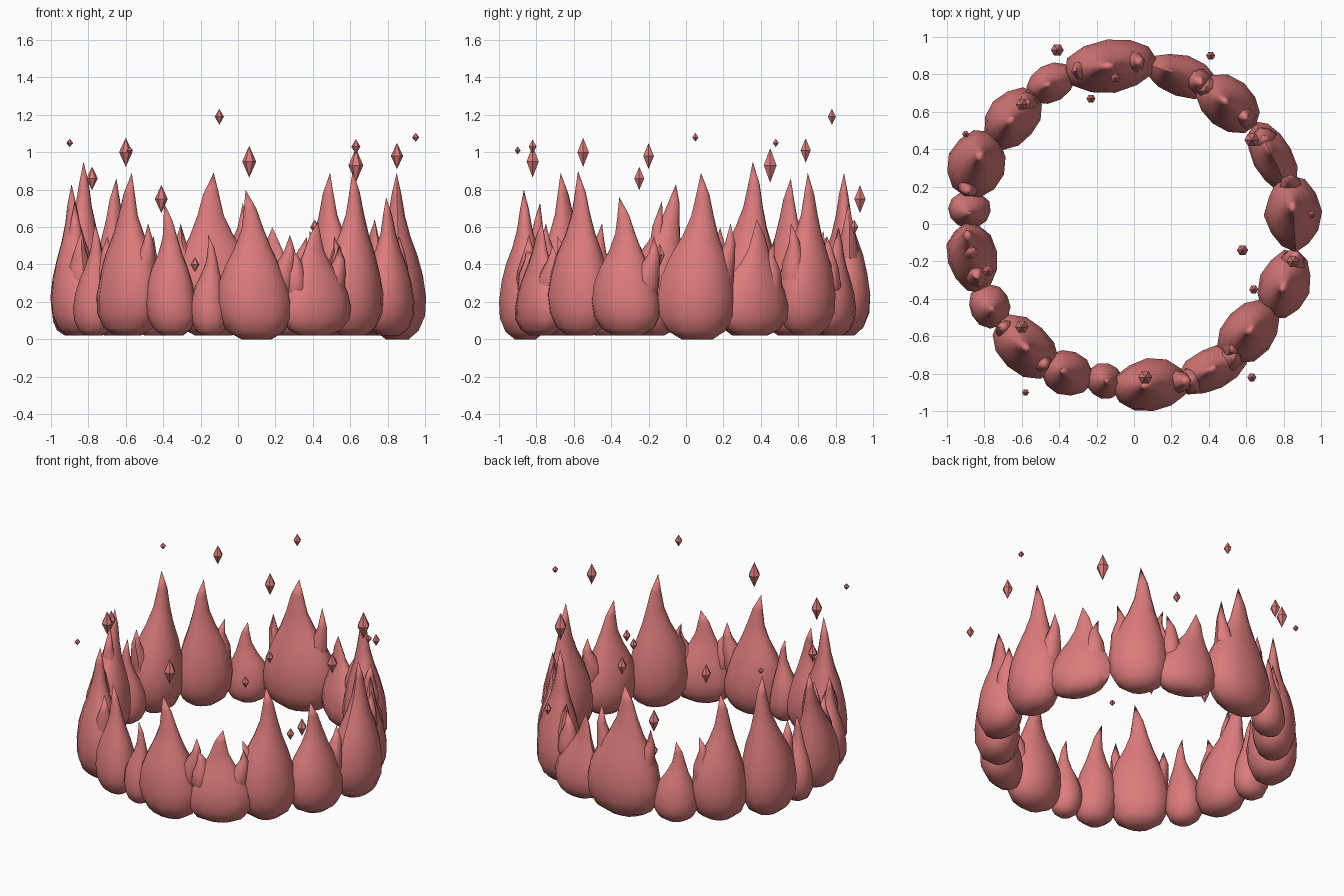
import bpy, bmesh, math, random
from mathutils import Vector

if "Cube" in bpy.data.objects:
    bpy.data.objects.remove(bpy.data.objects["Cube"])

random.seed(4)
mat = bpy.data.materials.new("coral red")
mat.diffuse_color = (0.72, 0.2, 0.2, 1)
mat.use_nodes = True
mat.node_tree.nodes["Principled BSDF"].inputs["Base Color"].default_value = mat.diffuse_color

# flames round the ring: x, y, width along ring, thickness, tip shift along ring, tip height
FLAMES = [
    (-0.13, 0.845, 0.50, 0.29, 0.00, 0.89), (0.26, 0.79, 0.40, 0.22, 0.08, 0.60),
    (0.50, 0.645, 0.37, 0.27, 0.01, 0.89), (0.74, 0.36, 0.40, 0.22, 0.02, 0.64),
    (0.85, 0.06, 0.40, 0.30, 0.02, 0.89), (0.81, -0.31, 0.38, 0.27, -0.05, 0.76),
    (0.62, -0.57, 0.38, 0.28, -0.01, 0.90), (0.41, -0.78, 0.40, 0.23, 0.02, 0.63),
    (0.10, -0.86, 0.40, 0.28, -0.06, 0.80), (-0.15, -0.84, 0.20, 0.19, -0.01, 0.56),
    (-0.35, -0.80, 0.28, 0.24, -0.05, 0.73), (-0.59, -0.65, 0.40, 0.28, 0.03, 0.89),
    (-0.77, -0.44, 0.24, 0.22, 0.01, 0.62), (-0.86, -0.19, 0.37, 0.27, -0.14, 0.83),
    (-0.88, 0.07, 0.20, 0.23, 0.00, 0.58), (-0.84, 0.32, 0.37, 0.31, -0.04, 0.95),
    (-0.65, 0.56, 0.36, 0.27, 0.00, 0.86), (-0.45, 0.75, 0.28, 0.20, 0.00, 0.55),
]
# small side tongues: flame index, shift along ring, tip height
TONGUES = [
    (0, -0.15, 0.73), (0, 0.17, 0.62), (1, -0.11, 0.55), (2, 0.14, 0.58), (2, -0.13, 0.62),
    (3, 0.12, 0.52), (4, 0.17, 0.62), (5, 0.14, 0.55), (6, -0.15, 0.55), (7, 0.14, 0.5),
    (7, -0.14, 0.5), (8, 0.17, 0.56), (11, 0.14, 0.62), (11, -0.14, 0.55),
    (13, 0.1, 0.58), (13, -0.06, 0.74), (15, 0.14, 0.6), (16, -0.13, 0.58),
]
# floating embers: x, y, z, half height
EMBERS = [
    (-0.10, 0.78, 1.19, 0.042), (-0.90, 0.48, 1.05, 0.022), (-0.60, -0.55, 1.00, 0.078),
    (-0.78, -0.25, 0.86, 0.062), (0.06, -0.82, 0.95, 0.085), (0.63, 0.45, 0.93, 0.092),
    (0.63, -0.82, 1.03, 0.04), (0.85, -0.20, 0.98, 0.07), (0.95, 0.05, 1.08, 0.024),
    (-0.41, 0.93, 0.75, 0.075), (-0.60, 0.64, 1.01, 0.065), (-0.58, -0.90, 1.01, 0.022),
    (0.41, 0.90, 0.60, 0.04), (-0.23, 0.67, 0.40, 0.04), (0.58, -0.14, 0.45, 0.06),
    (0.64, -0.35, 0.50, 0.04),
]
BODY = [(0, .4), (.05, .75), (.14, .96), (.25, 1), (.38, .9), (.50, .72),
        (.62, .47), (.74, .29), (.87, .17), (1, 0)]
TONGUE = [(0, .6), (.25, 1), (.5, .85), (.75, .42), (1, 0)]


def loft(bm, base, ang, half_w, half_t, z0, z1, lean, profile, sides, wobble):
    """Stack lumpy elliptical rings along a swaying spine, ending in a point."""
    tan = Vector((-math.sin(ang), math.cos(ang), 0))
    rad = Vector((math.cos(ang), math.sin(ang), 0))
    phase = random.choice((-1, 1))
    lumps = [1 + random.uniform(-wobble, wobble) for _ in range(sides)]
    rings = []
    for s, r in profile:
        sway = lean * s ** 1.5 + phase * 0.022 * math.sin(2 * math.pi * s) * s
        mid = Vector((base[0], base[1], z0 + (z1 - z0) * s)) + tan * sway
        if r == 0:
            tip = bm.verts.new(mid)
            break
        ring = []
        for i in range(sides):
            a = 2 * math.pi * i / sides
            k = r * lumps[i] * (1 + random.uniform(-wobble, wobble) * 0.5)
            ring.append(bm.verts.new(mid + tan * (math.cos(a) * half_w * k)
                                     + rad * (math.sin(a) * half_t * k)))
        rings.append(ring)
    for lo, hi in zip(rings, rings[1:]):
        for i in range(sides):
            j = (i + 1) % sides
            bm.faces.new((lo[i], lo[j], hi[j], hi[i]))
    for i in range(sides):
        bm.faces.new((rings[-1][i], rings[-1][(i + 1) % sides], tip))
    bm.faces.new(rings[0][::-1])


def finish(bm, name, smooth):
    bmesh.ops.recalc_face_normals(bm, faces=bm.faces)
    for f in bm.faces:
        f.smooth = smooth
    me = bpy.data.meshes.new(name)
    bm.to_mesh(me)
    bm.free()
    me.materials.append(mat)
    ob = bpy.data.objects.new(name, me)
    bpy.context.collection.objects.link(ob)
    if smooth:
        bpy.ops.object.select_all(action='DESELECT')
        bpy.context.view_layer.objects.active = ob
        ob.select_set(True)
        bpy.ops.object.shade_smooth_by_angle(angle=math.radians(50))


# flames with their side tongues
for n, (x, y, w, t, lean, top) in enumerate(FLAMES):
    bm = bmesh.new()
    ang = math.atan2(y, x)
    loft(bm, (x, y), ang, w / 2, t / 2, 0.0 if n in (4, 8) else 0.02, top, lean, BODY, 12, 0.04)
    for idx, off, z in TONGUES:
        if idx == n:
            p = (x - math.sin(ang) * off * 0.75, y + math.cos(ang) * off * 0.75)
            loft(bm, p, ang, 0.07, 0.07, 0.2, z, off * 0.3, TONGUE, 8, 0.05)
    finish(bm, f"flame_{n + 1:02d}", True)

# embers: pointed six-sided diamonds
for n, (x, y, z, h) in enumerate(EMBERS):
    bm = bmesh.new()
    r = h * 0.3 + 0.012
    top, bot = bm.verts.new((x, y, z + h)), bm.verts.new((x, y, z - h))
    ring = [bm.verts.new((x + r * math.cos(i * math.pi / 3), y + r * math.sin(i * math.pi / 3), z))
            for i in range(6)]
    for i in range(6):
        bm.faces.new((ring[i], ring[(i + 1) % 6], top))
        bm.faces.new((ring[(i + 1) % 6], ring[i], bot))
    finish(bm, f"ember_{n + 1:02d}", False)
